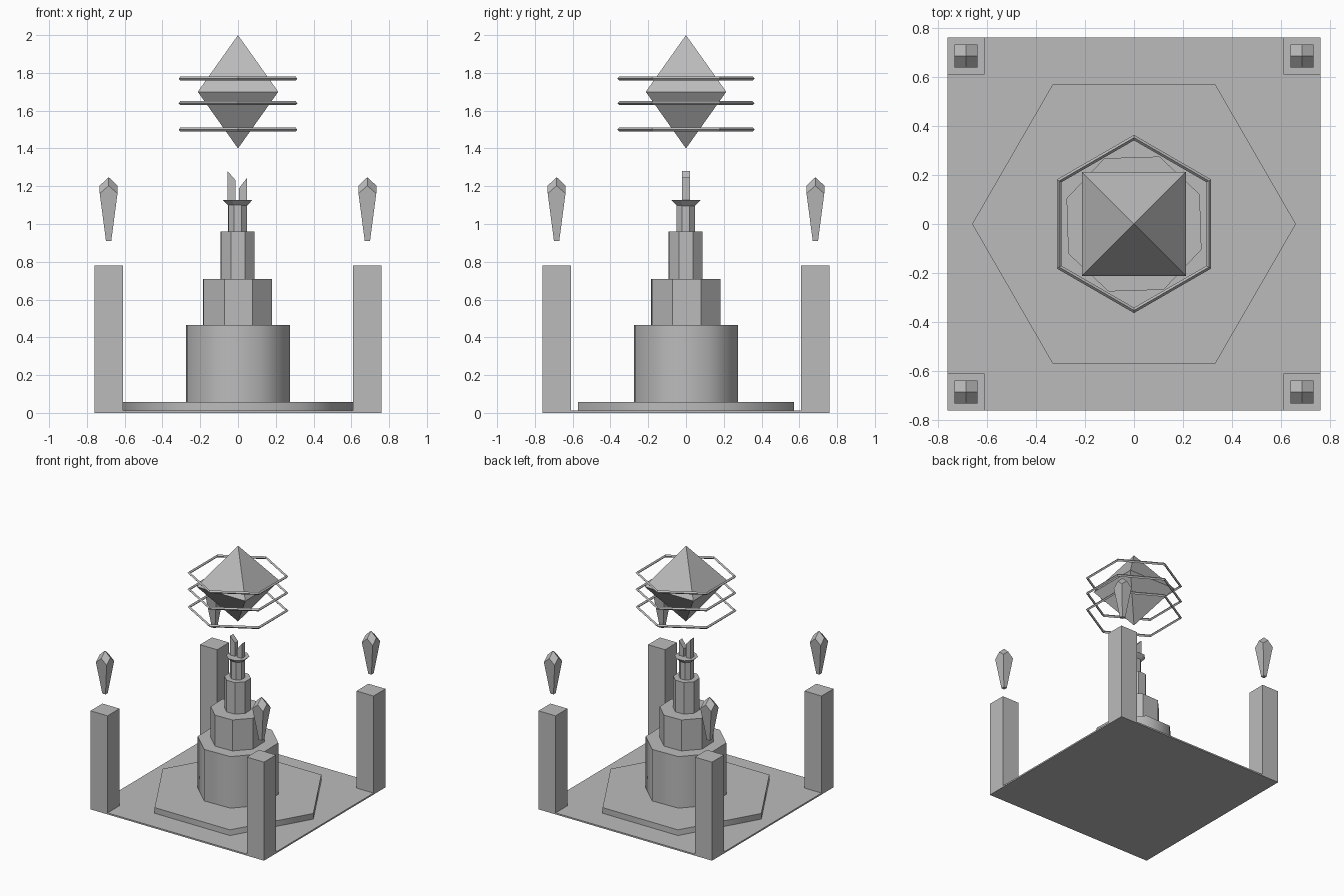
import bpy, bmesh, math
from mathutils import Matrix

if "Cube" in bpy.data.objects:
    bpy.data.objects.remove(bpy.data.objects["Cube"])

stone = bpy.data.materials.new("grey stone")
stone.use_nodes = True
GREY = (0.5, 0.5, 0.5, 1)
stone.diffuse_color = GREY
stone.node_tree.nodes["Principled BSDF"].inputs["Base Color"].default_value = GREY


def add_mesh(name, verts, faces, smooth=False):
    mesh = bpy.data.meshes.new(name)
    mesh.from_pydata(verts, [], faces)
    bm = bmesh.new()
    bm.from_mesh(mesh)
    bmesh.ops.recalc_face_normals(bm, faces=bm.faces)
    bm.to_mesh(mesh)
    bm.free()
    mesh.materials.append(stone)
    obj = bpy.data.objects.new(name, mesh)
    bpy.context.collection.objects.link(obj)
    if smooth:
        bpy.ops.object.select_all(action="DESELECT")
        obj.select_set(True)
        bpy.context.view_layer.objects.active = obj
        bpy.ops.object.shade_smooth_by_angle(angle=math.radians(65))
    return obj


def prism(name, sides, r0, r1, z0, z1, turn=0.0, centre=(0, 0), smooth=False):
    """Straight or tapered prism; turn is the angle of the first corner."""
    verts = []
    for r, z in ((r0, z0), (r1, z1)):
        for i in range(sides):
            a = math.radians(turn) + math.tau * i / sides
            verts.append((centre[0] + r * math.cos(a), centre[1] + r * math.sin(a), z))
    n = sides
    faces = [(i, (i + 1) % n, n + (i + 1) % n, n + i) for i in range(n)]
    faces += [tuple(range(n)), tuple(range(n, 2 * n))]
    return add_mesh(name, verts, faces, smooth)


def box(name, x0, x1, y0, y1, z0, z1):
    bm = bmesh.new()
    size = Matrix.Diagonal((x1 - x0, y1 - y0, z1 - z0, 1))
    place = Matrix.Translation(((x0 + x1) / 2, (y0 + y1) / 2, (z0 + z1) / 2))
    bmesh.ops.create_cube(bm, size=1, matrix=place @ size)
    mesh = bpy.data.meshes.new(name)
    bm.to_mesh(mesh)
    bm.free()
    mesh.materials.append(stone)
    obj = bpy.data.objects.new(name, mesh)
    bpy.context.collection.objects.link(obj)
    return obj


# Ground slab and hexagonal platform
box("base_slab", -0.76, 0.76, -0.76, 0.76, 0, 0.012)
prism("hexagon_platform", 6, 0.66, 0.66, 0.012, 0.057, smooth=True)

# Stepped octagonal tower
TURN = 24.3
prism("tower_drum", 8, 0.294, 0.294, 0.057, 0.465, TURN, smooth=True)
prism("tower_middle", 8, 0.196, 0.196, 0.465, 0.71, TURN, (-0.003, -0.002))
prism("tower_upper", 8, 0.096, 0.096, 0.71, 0.96, TURN, (-0.002, -0.002))
prism("tower_neck", 8, 0.053, 0.053, 0.96, 1.10, TURN, (-0.003, -0.002))
prism("tower_collar", 8, 0.045, 0.085, 1.09, 1.128, TURN, (-0.002, 0))

# Two slant-topped prongs on the collar
for name, outer, inner, high, low in (("prong_right", -0.055, -0.013, 1.28, 1.232),
                                      ("prong_left", 0.048, 0.006, 1.245, 1.19)):
    prong = box(name, min(outer, inner), max(outer, inner), -0.02, 0.02, 1.10, high)
    for v in prong.data.vertices:
        if v.co.z > 1.15 and abs(v.co.x - inner) < 0.001:
            v.co.z = low

# Large floating crystal
h = 0.213
add_mesh("large_crystal",
         [(-h, -h, 1.7), (h, -h, 1.7), (h, h, 1.7), (-h, h, 1.7), (0, 0, 2), (0, 0, 1.4)],
         [(i, (i + 1) % 4, tip) for tip in (4, 5) for i in range(4)])

# Thin hexagonal rings with a diamond section
for n, z in enumerate((1.50, 1.64, 1.77)):
    verts, faces = [], []
    for i in range(6):
        a = math.radians(30 + 60 * i)
        for dr, dz in ((0.011, 0), (0, 0.011), (-0.011, 0), (0, -0.011)):
            r = 0.352 + dr
            verts.append((r * math.cos(a), r * math.sin(a), z + dz))
        j = (i + 1) % 6
        faces += [(4 * i + k, 4 * j + k, 4 * j + (k + 1) % 4, 4 * i + (k + 1) % 4)
                  for k in range(4)]
    add_mesh(f"crystal_ring_{n + 1}", verts, faces)


def small_crystal(name, x, y):
    """Tapered square body under a roof of four kite faces."""
    w, b = 0.047, 0.014
    around = [(1, 0), (1, 1), (0, 1), (-1, 1), (-1, 0), (-1, -1), (0, -1), (1, -1)]
    verts = [(x + w * i, y + w * j, 1.245 - 0.042 * (abs(i) + abs(j))) for i, j in around]
    verts += [(x + b * i, y + b * j, 0.91) for i, j in around if i and j]
    verts.append((x, y, 1.248))
    faces = [(8, 9, 10, 11)]
    for k in range(4):
        faces.append((12, 2 * k, 2 * k + 1, (2 * k + 2) % 8))
        faces.append((2 * k + 1, 2 * k + 2 if k < 3 else 0, (2 * k + 3) % 8,
                      8 + (k + 1) % 4, 8 + k))
    add_mesh(name, verts, faces)


# Corner pillars with a crystal floating above each
for side, sx in (("left", 1), ("right", -1)):
    for end, sy in (("front", -1), ("back", 1)):
        cx, cy = 0.685 * sx, 0.685 * sy
        box(f"pillar_{end}_{side}", cx - 0.075, cx + 0.075, cy - 0.075, cy + 0.075, 0, 0.78)
        small_crystal(f"small_crystal_{end}_{side}", cx, cy)
